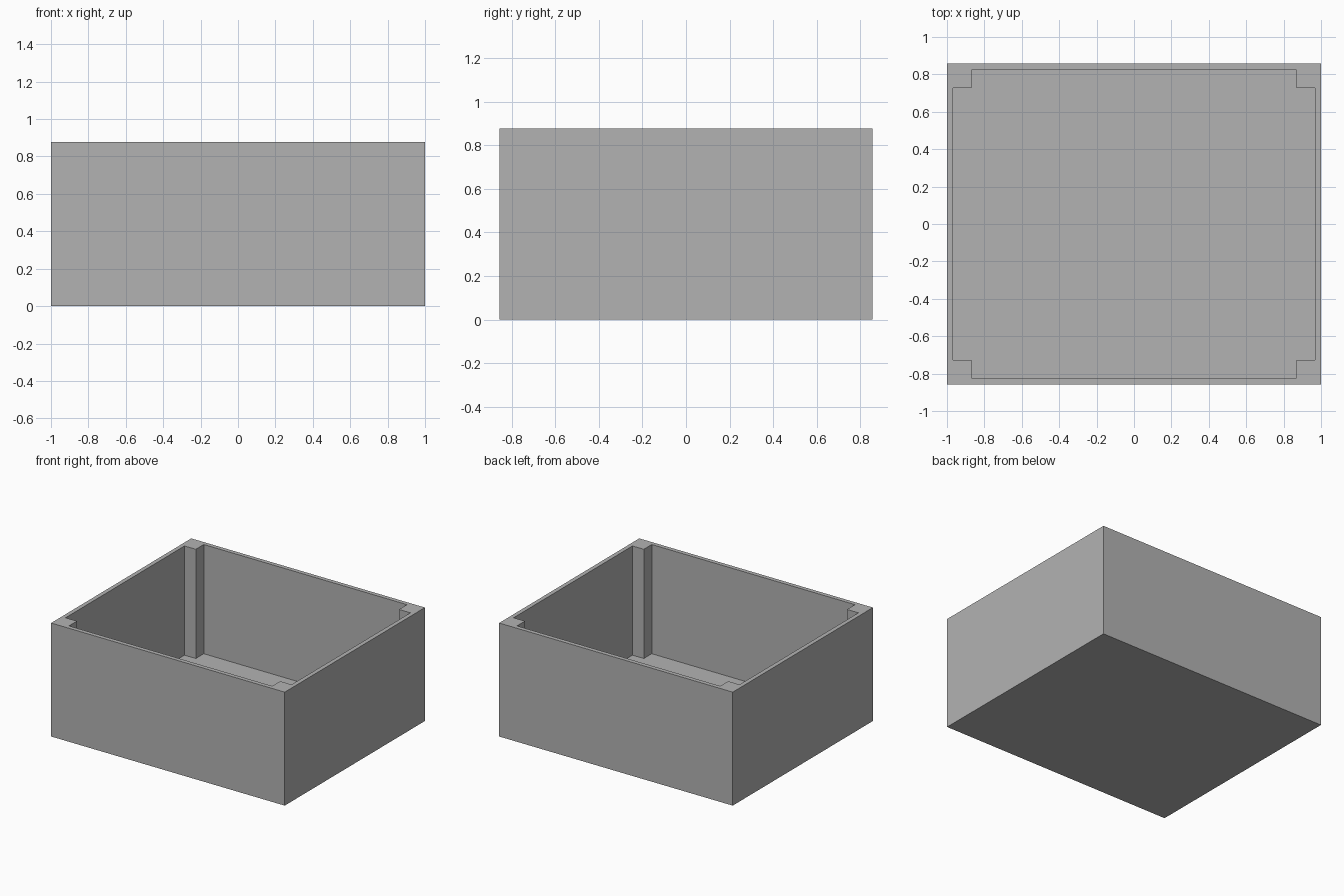
import bpy
import bmesh

cube = bpy.data.objects.get("Cube")
if cube:
    bpy.data.objects.remove(cube, do_unlink=True)

HALF_X, HALF_Y, HEIGHT = 1.0, 0.857, 0.878
WALL = 0.033    # wall and floor thickness
POST = 0.13     # corner post size, measured from the outer faces

grey = bpy.data.materials.new("plain grey")
grey.use_nodes = True
colour = (0.45, 0.45, 0.45, 1)
grey.diffuse_color = colour
grey.node_tree.nodes["Principled BSDF"].inputs["Base Color"].default_value = colour


def prism(name, outline, bottom, top):
    """Extrude a closed outline upwards into a solid object."""
    bm = bmesh.new()
    base = bm.faces.new([bm.verts.new((x, y, bottom)) for x, y in outline])
    grown = bmesh.ops.extrude_face_region(bm, geom=[base], use_keep_orig=True)
    verts = [g for g in grown["geom"] if isinstance(g, bmesh.types.BMVert)]
    bmesh.ops.translate(bm, verts=verts, vec=(0, 0, top - bottom))
    bmesh.ops.recalc_face_normals(bm, faces=bm.faces)
    mesh = bpy.data.meshes.new(name)
    bm.to_mesh(mesh)
    bm.free()
    mesh.materials.append(grey)
    obj = bpy.data.objects.new(name, mesh)
    bpy.context.collection.objects.link(obj)
    return obj


# Solid block for the open box
corners = [(1, 1), (-1, 1), (-1, -1), (1, -1)]
box = prism("open_box", [(sx * HALF_X, sy * HALF_Y) for sx, sy in corners], 0, HEIGHT)

# Cavity outline, stepped in at each corner to leave a square post
wall_x, wall_y = HALF_X - WALL, HALF_Y - WALL
post_x, post_y = HALF_X - POST, HALF_Y - POST
outline = []
for sx, sy in corners:
    step = [(wall_x, post_y), (post_x, post_y), (post_x, wall_y)]
    if sx * sy < 0:
        step.reverse()
    outline += [(sx * x, sy * y) for x, y in step]
cavity = prism("cavity_cutter", outline, WALL, HEIGHT + 0.2)
cavity.hide_render = True
cavity.hide_viewport = True

# Hollow the block, leaving floor, walls and corner posts in one piece
cut = box.modifiers.new("hollow", 'BOOLEAN')
cut.operation = 'DIFFERENCE'
cut.solver = 'EXACT'
cut.object = cavity
